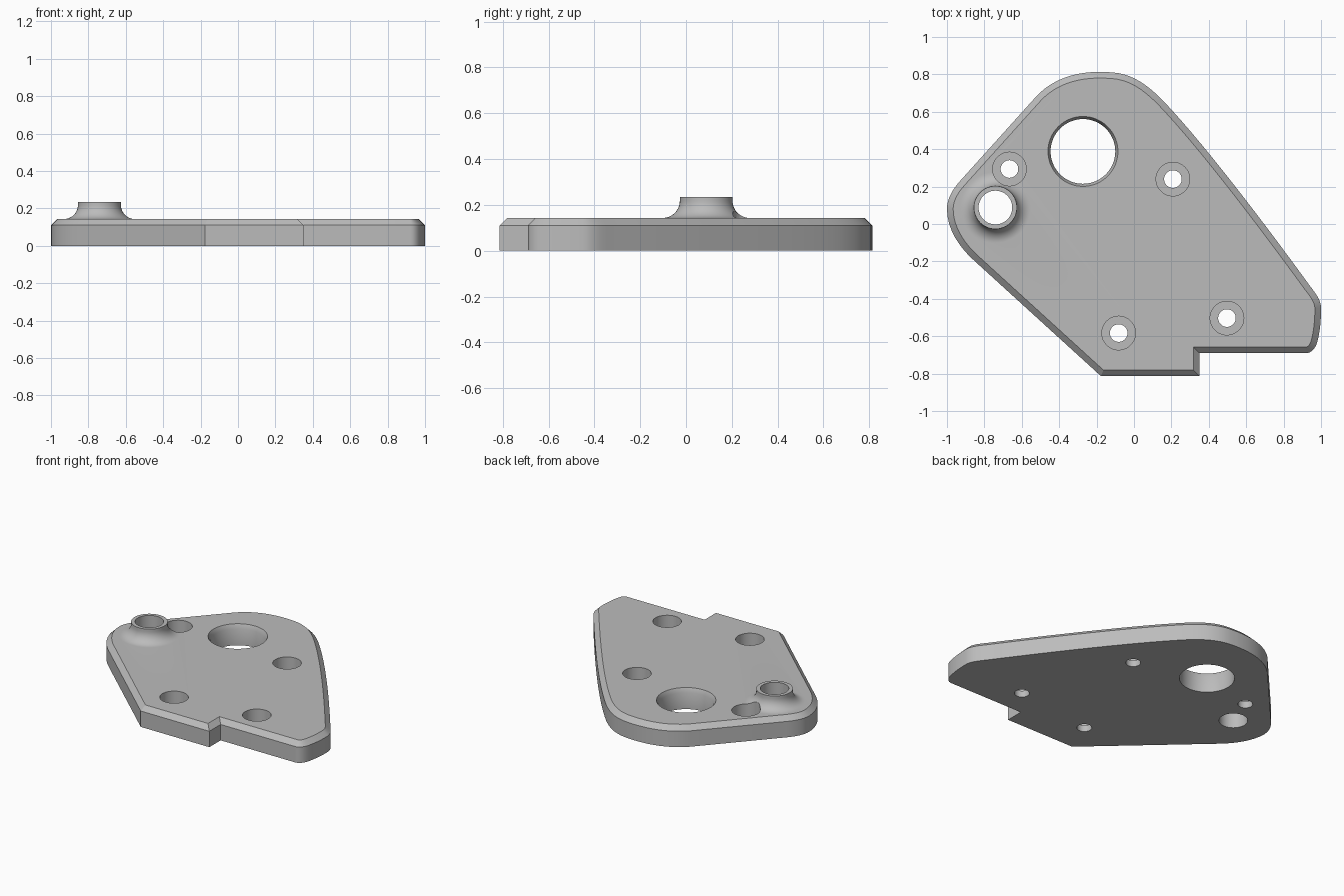
import bpy
import bmesh
import math
from mathutils import Vector
from mathutils.geometry import interpolate_bezier

cube = bpy.data.objects.get("Cube")
if cube:
    bpy.data.objects.remove(cube, do_unlink=True)

grey = bpy.data.materials.new("satin grey")
grey.use_nodes = True
tone = (0.5, 0.5, 0.5, 1)
grey.diffuse_color = tone
grey.node_tree.nodes["Principled BSDF"].inputs["Base Color"].default_value = tone

BEVEL_Z, TOP_Z, BOSS_Z = 0.11, 0.143, 0.235


def finish(bm, name):
    bmesh.ops.recalc_face_normals(bm, faces=bm.faces)
    mesh = bpy.data.meshes.new(name)
    bm.to_mesh(mesh)
    bm.free()
    mesh.materials.append(grey)
    obj = bpy.data.objects.new(name, mesh)
    bpy.context.collection.objects.link(obj)
    return obj


def revolve(name, profile, centre, sides=64):
    """Closed solid turned from (radius, height) pairs."""
    bm = bmesh.new()
    rings = []
    for r, z in profile:
        rings.append([bm.verts.new((centre[0] + r * math.cos(math.tau * i / sides),
                                    centre[1] + r * math.sin(math.tau * i / sides), z))
                      for i in range(sides)])
    for a, b in zip(rings, rings[1:]):
        for i in range(sides):
            j = (i + 1) % sides
            bm.faces.new((a[i], a[j], b[j], b[i]))
    bm.faces.new(rings[0])
    bm.faces.new(rings[-1])
    return finish(bm, name)


def combine(target, tool, operation):
    mod = target.modifiers.new(operation, "BOOLEAN")
    mod.object, mod.operation, mod.solver = tool, operation, "EXACT"
    bpy.context.view_layer.objects.active = target
    bpy.ops.object.modifier_apply(modifier=mod.name)
    bpy.data.objects.remove(tool, do_unlink=True)


# Plate outline, counter-clockwise: straight corners, then curves (handle, handle, end)
outline = [Vector(p) for p in ((-0.176, -0.814), (0.35, -0.814), (0.35, -0.69), (0.92, -0.69))]


def curve_to(h1, h2, end, steps=8):
    pts = interpolate_bezier(outline[-1].to_3d(), Vector(h1).to_3d(),
                             Vector(h2).to_3d(), Vector(end).to_3d(), steps + 1)
    outline.extend(p.to_2d() for p in pts[1:])


curve_to((0.95, -0.69), (0.97, -0.665), (0.98, -0.63))
curve_to((0.995, -0.57), (1.0, -0.52), (1.0, -0.45))
curve_to((1.0, -0.41), (0.975, -0.375), (0.94, -0.33))
curve_to((0.70, 0.0), (0.36, 0.45), (0.14, 0.675), 20)
curve_to((0.06, 0.752), (0.0, 0.79), (-0.085, 0.807))
curve_to((-0.23, 0.825), (-0.40, 0.81), (-0.52, 0.685), 16)
outline.append(Vector((-0.93, 0.23)))
curve_to((-0.975, 0.18), (-1.0, 0.13), (-1.0, 0.08))
curve_to((-1.0, -0.03), (-0.93, -0.13), (-0.85, -0.20))


def inset(points, dist):
    """Mitred inward offset of a counter-clockwise loop."""
    result = []
    for i, p in enumerate(points):
        d1 = (p - points[i - 1]).normalized()
        d2 = (points[(i + 1) % len(points)] - p).normalized()
        n1, n2 = Vector((-d1.y, d1.x)), Vector((-d2.y, d2.x))
        result.append(p + (n1 + n2) * dist / (1 + n1.dot(n2)))
    return result


# Plate with chamfered upper edge
bm = bmesh.new()
layers = ((outline, 0), (outline, BEVEL_Z), (inset(outline, TOP_Z - BEVEL_Z), TOP_Z))
loops = [[bm.verts.new((p.x, p.y, z)) for p in pts] for pts, z in layers]
count = len(outline)
for a, b in zip(loops, loops[1:]):
    for i in range(count):
        j = (i + 1) % count
        bm.faces.new((a[i], a[j], b[j], b[i]))
bm.faces.new(loops[0])
bm.faces.new(loops[-1])
plate = finish(bm, "mounting_plate")

# Raised boss with a concave fillet at its foot
boss_at = (-0.741, 0.088)
fillet = 0.075
profile = [(0.19, 0.12), (0.19, TOP_Z)]
for k in range(1, 13):
    t = math.pi / 2 * k / 12
    profile.append((0.19 - fillet * math.sin(t), TOP_Z + fillet * (1 - math.cos(t))))
profile.append((0.115, BOSS_Z))
combine(plate, revolve("boss", profile, boss_at), "UNION")

# Bore through the boss
combine(plate, revolve("boss_bore", [(0.09, -0.1), (0.09, 0.4)], boss_at), "DIFFERENCE")

# Large opening with a narrow rim chamfer
opening = [(0.173, -0.1), (0.173, 0.113), (0.187, TOP_Z), (0.187, 0.3)]
combine(plate, revolve("large_opening", opening, (-0.273, 0.388)), "DIFFERENCE")

# Counterbored screw holes
screw = [(0.047, -0.1), (0.047, 0.045), (0.09, 0.045), (0.09, 0.4)]
for spot in ((-0.666, 0.294), (0.208, 0.24), (-0.082, -0.583), (0.497, -0.503)):
    combine(plate, revolve("screw_hole", screw, spot, 48), "DIFFERENCE")

bpy.ops.object.select_all(action="DESELECT")
plate.select_set(True)
bpy.context.view_layer.objects.active = plate
bpy.ops.object.shade_smooth_by_angle(angle=math.radians(25))
